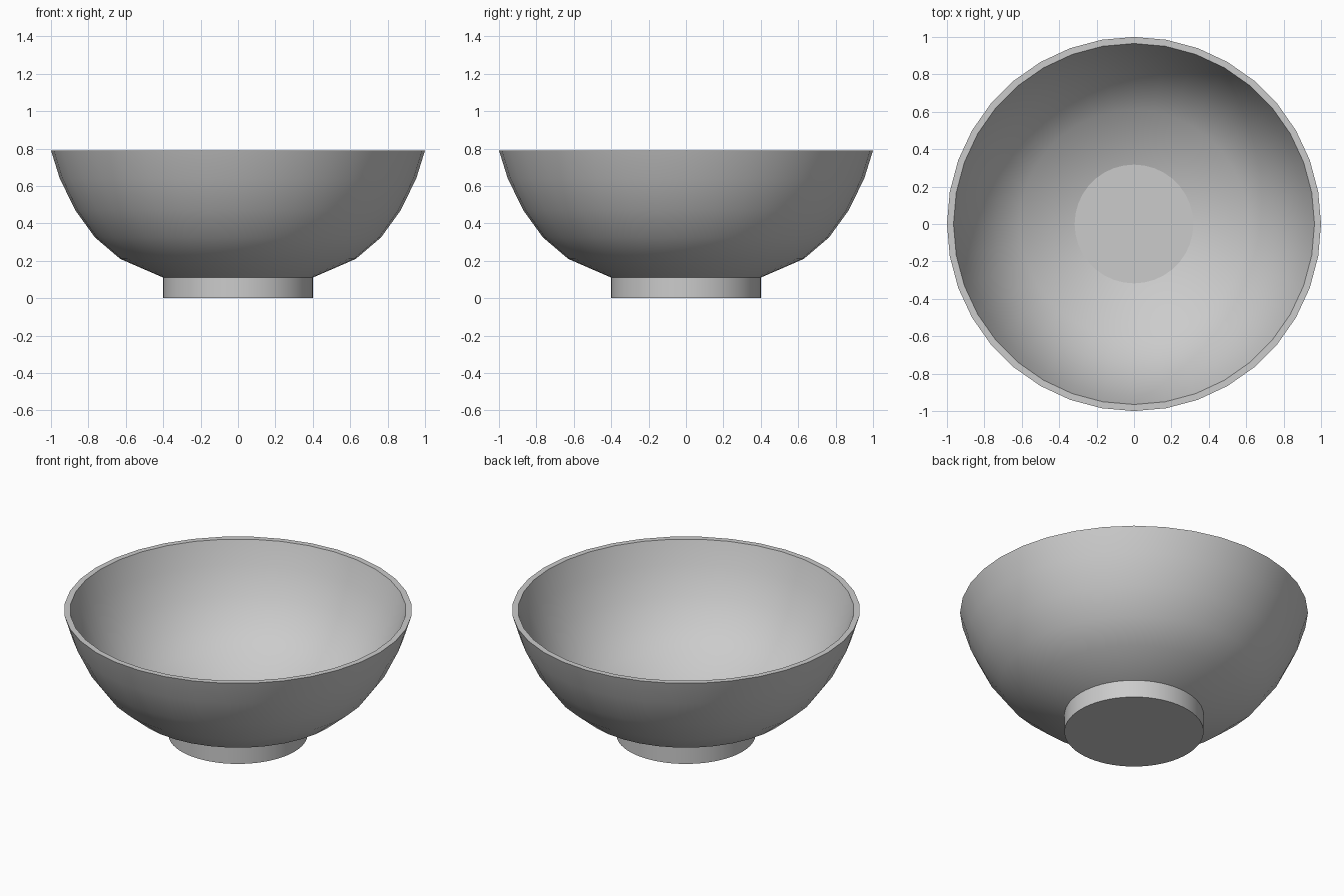
import bpy, bmesh, math

if "Cube" in bpy.data.objects:
    bpy.data.objects.remove(bpy.data.objects["Cube"], do_unlink=True)

# Single grey material
grey = bpy.data.materials.new("light_grey")
grey.use_nodes = True
colour = (0.6, 0.6, 0.6, 1.0)
grey.diffuse_color = colour
grey.node_tree.nodes["Principled BSDF"].inputs["Base Color"].default_value = colour


def lathe(name, profile, segments):
    """Spin an (r, z) profile, which starts and ends on the axis, about z."""
    bm = bmesh.new()
    verts = [bm.verts.new((r, 0, z)) for r, z in profile]
    edges = [bm.edges.new(pair) for pair in zip(verts, verts[1:])]
    bmesh.ops.spin(bm, geom=verts + edges, cent=(0, 0, 0), axis=(0, 0, 1),
                   angle=math.tau, steps=segments, use_duplicate=False)
    bmesh.ops.remove_doubles(bm, verts=bm.verts, dist=1e-4)
    bmesh.ops.recalc_face_normals(bm, faces=bm.faces)
    mesh = bpy.data.meshes.new(name)
    bm.to_mesh(mesh)
    bm.free()
    mesh.materials.append(grey)
    obj = bpy.data.objects.new(name, mesh)
    bpy.context.collection.objects.link(obj)
    bpy.ops.object.select_all(action="DESELECT")
    obj.select_set(True)
    bpy.context.view_layer.objects.active = obj
    bpy.ops.object.shade_smooth_by_angle(angle=math.radians(30))
    return obj


# Bowl shell: outer wall up to a flat rim, then the inner wall back down
outer = [(0, 0.03), (0.2, 0.045), (0.395, 0.108), (0.63, 0.21), (0.765, 0.325),
         (0.87, 0.47), (0.953, 0.64), (1.0, 0.79)]
inner = [(0.965, 0.79), (0.92, 0.65), (0.84, 0.488), (0.742, 0.355),
         (0.61, 0.243), (0.385, 0.143), (0.2, 0.08), (0, 0.06)]
lathe("bowl", outer + inner, 36)

# Solid foot, whose top forms the flat floor inside the bowl
lathe("foot", [(0, 0), (0.4, 0), (0.4, 0.12), (0, 0.12)], 64)
